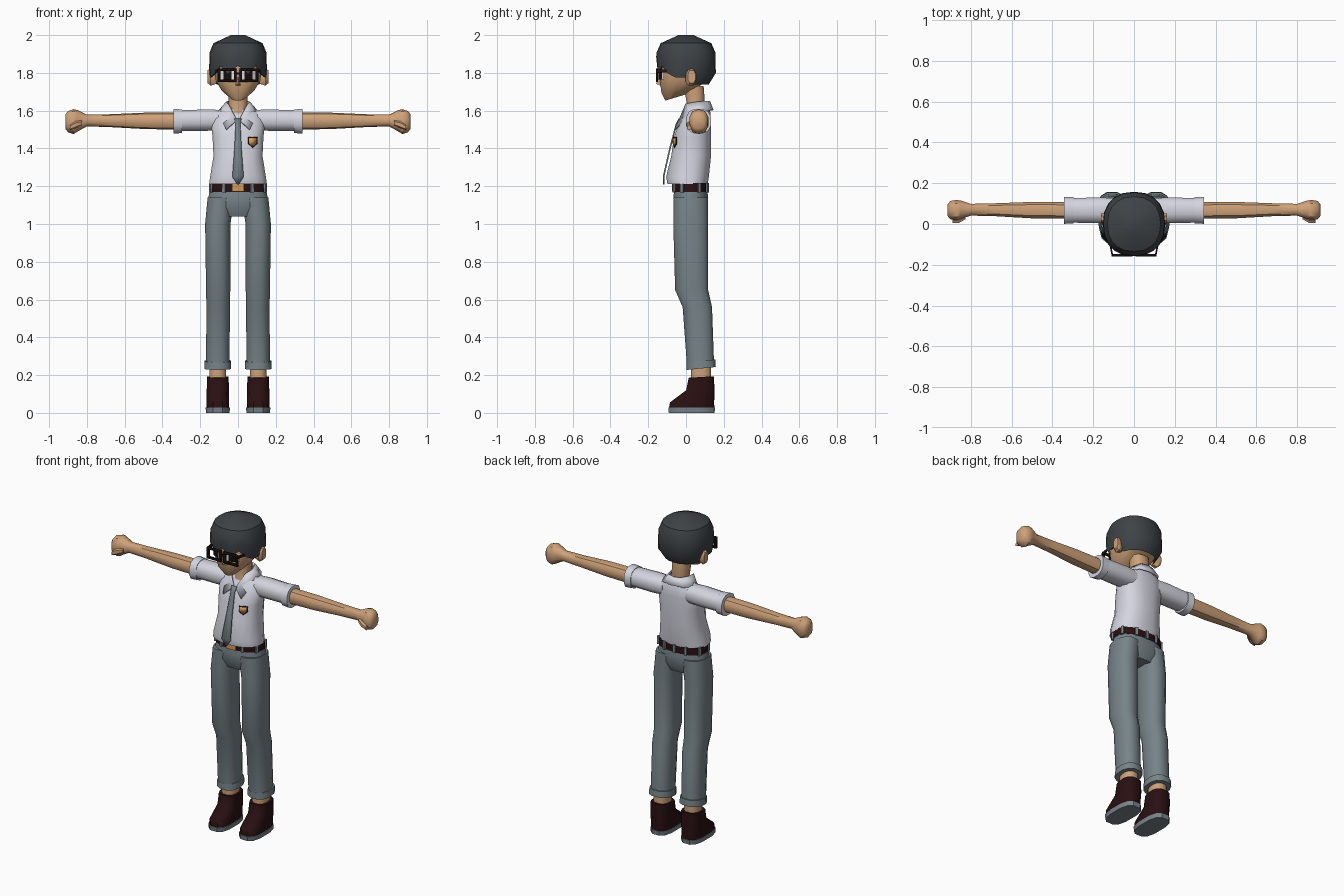
import bpy, bmesh, math
from math import sin, cos, pi


def material(name, rgb):
    m = bpy.data.materials.new(name)
    m.diffuse_color = (*rgb, 1)
    return m


SKIN = material("skin", (0.62, 0.36, 0.19))
SHIRT = material("white cloth", (0.66, 0.66, 0.74))
PANTS = material("grey cloth", (0.185, 0.23, 0.25))
HAIR = material("charcoal hair", (0.048, 0.056, 0.063))
LEATHER = material("dark leather", (0.022, 0.005, 0.006))
FRAME = material("black", (0.008, 0.004, 0.004))
WHITE = material("eye white", (0.8, 0.8, 0.8))
GOLD = material("gold", (0.65, 0.33, 0.1))


def build(name, verts, faces, mats, mirror=False, thick=0, angle=40, slots=None):
    """Mesh object with optional mirroring across x and thickness."""
    me = bpy.data.meshes.new(name)
    me.from_pydata(verts, [], faces)
    for m in mats:
        me.materials.append(m)
    if slots:
        for p, s in zip(me.polygons, slots):
            p.material_index = s
    bm = bmesh.new()
    bm.from_mesh(me)
    bmesh.ops.recalc_face_normals(bm, faces=bm.faces)
    bm.to_mesh(me)
    bm.free()
    me.shade_smooth()
    me.set_sharp_from_angle(angle=math.radians(angle))
    ob = bpy.data.objects.new(name, me)
    bpy.context.collection.objects.link(ob)
    if mirror:
        ob.modifiers.new("mirror", 'MIRROR').use_clip = False
    if thick:
        s = ob.modifiers.new("thickness", 'SOLIDIFY')
        s.thickness, s.offset = thick, 0
    return ob


def skin_rings(name, rings, mat, **kw):
    """Bridge rings of points and close both ends."""
    n = len(rings[0])
    verts = [p for r in rings for p in r]
    faces = [(i * n + j, i * n + (j + 1) % n, (i + 1) * n + (j + 1) % n, (i + 1) * n + j)
             for i in range(len(rings) - 1) for j in range(n)]
    faces += [tuple(range(n)), tuple(range(len(verts) - n, len(verts)))]
    return build(name, verts, faces, [mat], **kw)


def power(v, e):
    return math.copysign(abs(v) ** (2 / e), v)


def loft(name, rings, mat, n=12, e=2.4, axis='z', **kw):
    """Rings are (position, centre a, centre b, radius a, radius b, tilt)."""
    out = []
    for t, ca, cb, ra, rb, *tilt in rings:
        k = tilt[0] if tilt else 0
        ring = []
        for j in range(n):
            a = 2 * pi * (j + 0.5) / n
            u, v = ra * power(cos(a), e), rb * power(sin(a), e)
            ring.append((ca + u, cb + v, t + k * v) if axis == 'z' else (t, ca + u, cb + v))
        out.append(ring)
    return skin_rings(name, out, mat, **kw)


def box(name, c, s, mat, turn=0, **kw):
    vs = []
    for z in (-1, 1):
        for x, y in ((-1, -1), (1, -1), (1, 1), (-1, 1)):
            x, y = x * s[0] / 2, y * s[1] / 2
            vs.append((c[0] + x * cos(turn) - y * sin(turn),
                       c[1] + x * sin(turn) + y * cos(turn), c[2] + z * s[2] / 2))
    fs = [(0, 1, 2, 3), (4, 5, 6, 7)] + [(i, (i + 1) % 4, 4 + (i + 1) % 4, 4 + i) for i in range(4)]
    return build(name, vs, fs, [mat], **kw)


def front_y(x, cy, rx, ry, e=2.4):
    return cy - ry * (1 - abs(x / rx) ** e) ** (1 / e)


# Head, neck, nose and ears
loft("head", [(1.67, 0, -0.055, 0.04, 0.055, 0.3), (1.71, 0, -0.035, 0.088, 0.097, 0.15),
              (1.76, 0, -0.008, 0.12, 0.132), (1.83, 0, 0, 0.13, 0.142),
              (1.93, 0, 0, 0.115, 0.125)], SKIN, n=16)
loft("neck", [(1.54, 0, 0.03, 0.05, 0.05), (1.62, 0, 0.055, 0.05, 0.048),
              (1.73, 0, 0.04, 0.055, 0.055)], SKIN)
build("nose", [(-0.018, -0.13, 1.73), (0.018, -0.13, 1.73), (0, -0.135, 1.79), (0, -0.158, 1.742)],
      [(0, 1, 3), (1, 2, 3), (2, 0, 3)], [SKIN])
loft("ear", [(0.115, 0.02, 1.775, 0.018, 0.035), (0.145, 0.025, 1.777, 0.03, 0.048),
             (0.162, 0.03, 1.78, 0.022, 0.036)], SKIN, n=8, axis='x', mirror=True)

# Eyes: thin curved plates, dark in the middle columns
xs = [0.022, 0.034, 0.048, 0.062, 0.078, 0.092]
eye = [(x, front_y(x, -0.002, 0.128, 0.142) - 0.004, z) for z in (1.765, 1.815) for x in xs]
build("eye", eye, [(i, i + 1, i + 7, i + 6) for i in range(5)], [WHITE, FRAME],
      mirror=True, slots=[0, 1, 1, 1, 0])

# Glasses: rims, bridge and side arms
rim = [(0.0575 + sx * w, -0.153, 1.788 + sz * h) for w, h in ((0.05, 0.036), (0.036, 0.023))
       for sx, sz in ((-1, -1), (1, -1), (1, 1), (-1, 1))]
build("glasses_rim", rim, [(i, (i + 1) % 4, 4 + (i + 1) % 4, 4 + i) for i in range(4)],
      [FRAME], mirror=True, thick=0.012)
box("glasses_bridge", (0, -0.153, 1.797), (0.03, 0.01, 0.012), FRAME)
box("glasses_arm", (0.125, -0.06, 1.81), (0.008, 0.2, 0.014), LEATHER, turn=-0.2, mirror=True)

# Hair cap with a jagged fringe that is lower at the nape
N = 20
hair = [[] for _ in range(6)]
for j in range(N):
    a = 2 * pi * j / N
    c, s = cos(a), sin(a)
    if s < -0.35:
        hem = 1.815 + (0.022 if j % 2 else -0.018)
    else:
        hem = 1.775 if s < 0.25 else 1.738
    back = 0.76 if s > 0.25 else 0.97
    px, py = 0.153 * power(c, 2.3), 0.158 * power(s, 2.3)
    mid = max(hem + 0.05, 1.80)
    for i, (k, z) in enumerate(((0.7, hem + 0.03), (back, hem), (1, mid), (0.98, 1.91),
                                (0.85, 1.957), (0.25, 2.0))):
        hair[i].append((px * k, py * k, z))
skin_rings("hair", hair, HAIR, angle=35)

# Shirt body, sleeves and rolled sleeve hems
loft("shirt_body", [(1.212, 0, 0.008, 0.155, 0.108), (1.25, 0, 0.008, 0.15, 0.115),
                    (1.36, 0, 0.027, 0.132, 0.107), (1.46, 0, 0.035, 0.137, 0.1),
                    (1.53, 0, 0.047, 0.145, 0.088), (1.592, 0, 0.065, 0.125, 0.065),
                    (1.62, 0, 0.065, 0.07, 0.05)], SHIRT, n=16)
loft("sleeve", [(0.08, 0.067, 1.55, 0.06, 0.055), (0.16, 0.067, 1.55, 0.065, 0.058),
                (0.31, 0.067, 1.548, 0.062, 0.056)], SHIRT, axis='x', mirror=True)
loft("sleeve_hem", [(0.297, 0.067, 1.544, 0.066, 0.064), (0.342, 0.067, 1.544, 0.068, 0.068)],
     SHIRT, axis='x', mirror=True)

# Collar: strip from the front points round to the nape
top = [(0.006, -0.035, 1.55), (0.05, 0, 1.635), (0.06, 0.06, 1.645), (0.04, 0.113, 1.65), (0, 0.123, 1.65)]
low = [(0.062, -0.058, 1.5), (0.1, 0.03, 1.585), (0.105, 0.08, 1.592), (0.07, 0.13, 1.602), (0, 0.142, 1.602)]
build("collar", top + low, [(i, i + 1, i + 6, i + 5) for i in range(4)], [SHIRT],
      mirror=True, thick=0.009)

# Tie
tie = [(1.558, 0.018, -0.036), (1.525, 0.013, -0.052), (1.4, 0.019, -0.085),
       (1.25, 0.03, -0.119), (1.21, 0.004, -0.117)]
build("tie", [(s * w, y, z) for z, w, y in tie for s in (-1, 1)],
      [(2 * i, 2 * i + 1, 2 * i + 3, 2 * i + 2) for i in range(4)], [PANTS], thick=0.008)

# Plain chest badge: gold shield on a dark backing
for name, k, lift, mat in (("badge_backing", 1, 0.005, LEATHER), ("badge", 0.78, 0.008, GOLD)):
    shield = [(0.078 + k * x, 1.433 + k * z) for x, z in
              ((-0.024, 0.027), (0.024, 0.027), (0.024, -0.008), (0, -0.03), (-0.024, -0.008))]
    build(name, [(x, front_y(x, 0.033, 0.135, 0.102) - lift, z) for x, z in shield],
          [(0, 1, 2, 3, 4)], [mat], thick=0.002)

# Forearm with closed fist, and thumb
loft("arm", [(0.3, 0.067, 1.545, 0.042, 0.046), (0.5, 0.068, 1.546, 0.042, 0.043),
             (0.68, 0.07, 1.547, 0.033, 0.034), (0.8, 0.07, 1.548, 0.03, 0.031),
             (0.85, 0.07, 1.546, 0.047, 0.057), (0.87, 0.068, 1.542, 0.052, 0.066),
             (0.9, 0.068, 1.542, 0.047, 0.056), (0.914, 0.068, 1.542, 0.03, 0.038)],
     SKIN, n=10, axis='x', mirror=True)
loft("thumb", [(0.825, 0.035, 1.535, 0.012, 0.014), (0.86, 0.018, 1.525, 0.016, 0.019),
               (0.89, 0.016, 1.51, 0.012, 0.014)], SKIN, n=6, axis='x', mirror=True)

# Trousers: hips, legs and turned-up hems
loft("hips", [(1.04, 0, 0.025, 0.11, 0.07), (1.09, 0, 0.025, 0.16, 0.092),
              (1.14, 0, 0.025, 0.16, 0.094), (1.185, 0, 0.025, 0.15, 0.088)], PANTS, n=16)
loft("trouser_leg", [(0.25, 0.107, 0.077, 0.064, 0.074), (0.56, 0.105, 0.06, 0.064, 0.08),
                     (0.65, 0.105, 0.03, 0.066, 0.09), (1.0, 0.107, 0.025, 0.069, 0.095),
                     (1.14, 0.09, 0.025, 0.073, 0.094)], PANTS, mirror=True)
loft("trouser_hem", [(0.235, 0.107, 0.08, 0.073, 0.08, 0.1), (0.275, 0.107, 0.079, 0.071, 0.078, 0.1)],
     PANTS, mirror=True)

# Belt, belt loops and buckle
loft("belt", [(1.17, 0, 0.025, 0.156, 0.092), (1.216, 0, 0.025, 0.154, 0.091)], LEATHER, n=16)
for i, a in enumerate((-66, -25, 25, 66)):
    a = math.radians(a)
    c, s = power(cos(a), 2.4), power(sin(a), 2.4)
    box("belt_loop_%d" % i, (0.155 * c, 0.025 + 0.092 * s, 1.193), (0.016, 0.016, 0.05), PANTS,
        turn=a, mirror=True)
box("back_belt_loop", (0, 0.116, 1.193), (0.018, 0.012, 0.05), PANTS)
box("belt_buckle", (0, -0.068, 1.193), (0.066, 0.012, 0.044), GOLD)

# Ankles, shoes and soles
loft("ankle", [(0.15, 0.107, 0.08, 0.046, 0.055), (0.26, 0.107, 0.08, 0.046, 0.055)], SKIN, mirror=True)
loft("shoe", [(0.025, 0.107, 0.03, 0.062, 0.123), (0.055, 0.107, 0.032, 0.062, 0.12),
              (0.12, 0.107, 0.076, 0.06, 0.077), (0.19, 0.107, 0.081, 0.059, 0.068, 0.06)],
     LEATHER, e=2.9, mirror=True)
loft("shoe_sole", [(0, 0.107, 0.03, 0.064, 0.124), (0.028, 0.107, 0.03, 0.066, 0.127)],
     PANTS, e=2.9, mirror=True)
